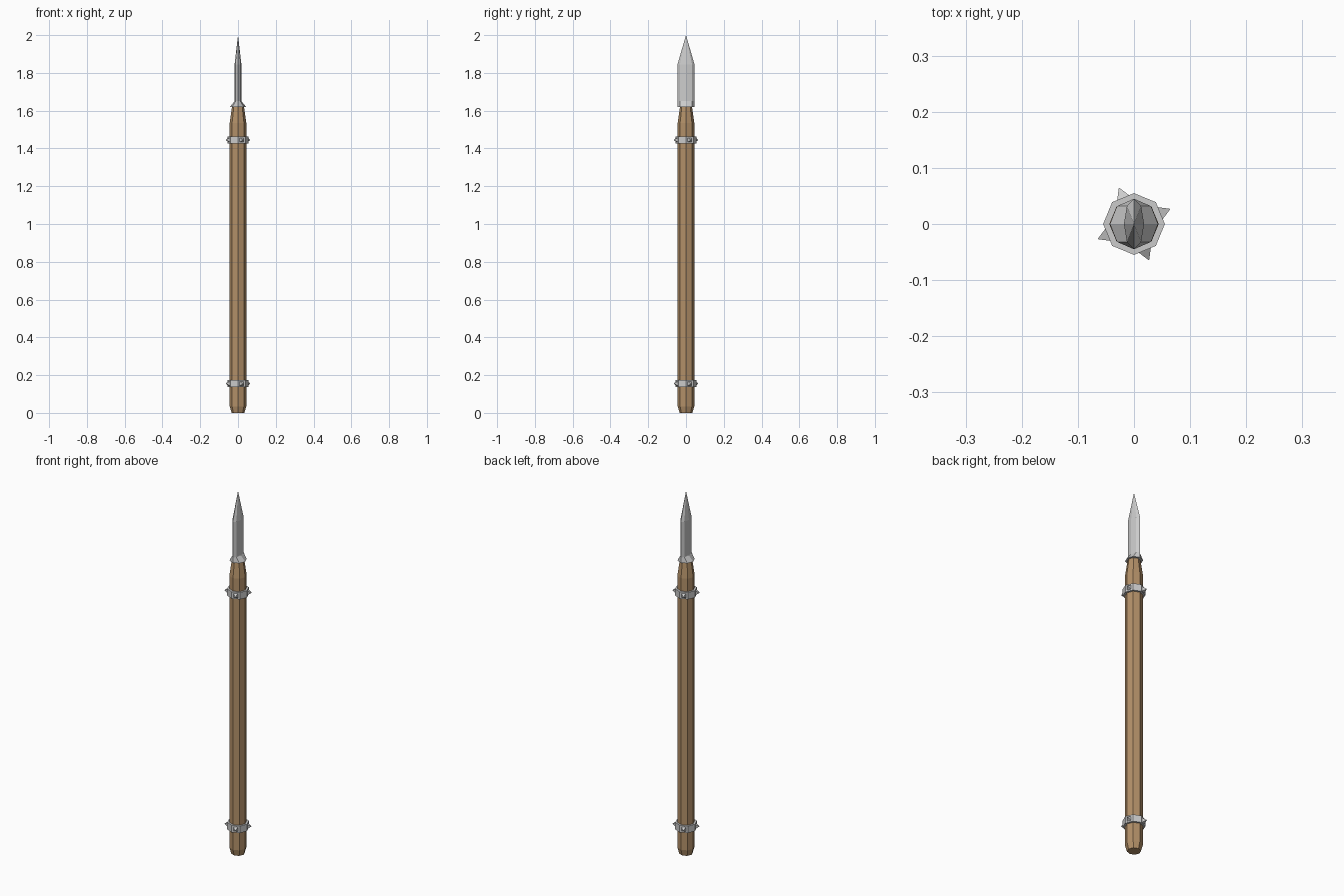
import bpy, bmesh, math
from mathutils import Matrix

if "Cube" in bpy.data.objects:
    bpy.data.objects.remove(bpy.data.objects["Cube"])

SIDES = 8

wood = bpy.data.materials.new("wood")
wood.diffuse_color = (0.45, 0.28, 0.14, 1)
wood.use_nodes = True
wood.node_tree.nodes["Principled BSDF"].inputs["Base Color"].default_value = wood.diffuse_color


def finish(name, bm, mat=None):
    bmesh.ops.recalc_face_normals(bm, faces=bm.faces)
    me = bpy.data.meshes.new(name)
    bm.to_mesh(me)
    bm.free()
    ob = bpy.data.objects.new(name, me)
    bpy.context.collection.objects.link(ob)
    if mat:
        me.materials.append(mat)
    return ob


def loft(name, rings, mat=None, tip=None, loop=False):
    """Join octagonal rings (rx, ry, z); cap the ends, meet at a tip, or loop."""
    bm = bmesh.new()
    rows = []
    for rx, ry, z in rings:
        rows.append([bm.verts.new((rx * math.cos(a), ry * math.sin(a), z))
                     for a in (2 * math.pi * i / SIDES for i in range(SIDES))])
    pairs = list(zip(rows, rows[1:]))
    if loop:
        pairs.append((rows[-1], rows[0]))
    for low, high in pairs:
        for i in range(SIDES):
            j = (i + 1) % SIDES
            bm.faces.new((low[i], low[j], high[j], high[i]))
    if not loop:
        bm.faces.new(rows[0])
        if tip is None:
            bm.faces.new(rows[-1])
        else:
            top = bm.verts.new((0, 0, tip))
            for i in range(SIDES):
                bm.faces.new((rows[-1][i], rows[-1][(i + 1) % SIDES], top))
    return finish(name, bm, mat)


# Wooden shaft with a chamfered butt and tapered neck
loft("shaft", [(r, r, z) for r, z in
               ((0.034, 0.0), (0.044, 0.035), (0.044, 1.535), (0.031, 1.625))], wood)

# Spearhead: flared collar flattening into a blade, then a point
loft("spearhead", [(0.043, 0.045, 1.62), (0.018, 0.045, 1.65),
                   (0.018, 0.045, 1.845)], tip=2.0)

# Metal bands, each with four square studs on alternate faces
for label, z in (("lower", 0.155), ("upper", 1.445)):
    h = 0.019
    loft(label + "_band", [(r, r, z + dz) for r, dz in
                           ((0.042, -h), (0.055, -h), (0.055, h), (0.042, h))], loop=True)
    for k in range(4):
        bm = bmesh.new()
        m = (Matrix.Translation((0, 0, z))
             @ Matrix.Rotation(math.radians(22.5 + 90 * k), 4, 'Z')
             @ Matrix.Translation((0.0595, 0, 0))
             @ Matrix.Rotation(math.pi / 2, 4, 'Y')
             @ Matrix.Rotation(math.pi / 4, 4, 'Z'))
        bmesh.ops.create_cone(bm, cap_ends=True, segments=4, radius1=0.018,
                              radius2=0, depth=0.022, matrix=m)
        bmesh.ops.remove_doubles(bm, verts=bm.verts, dist=1e-5)
        finish(f"{label}_stud_{k + 1}", bm)
